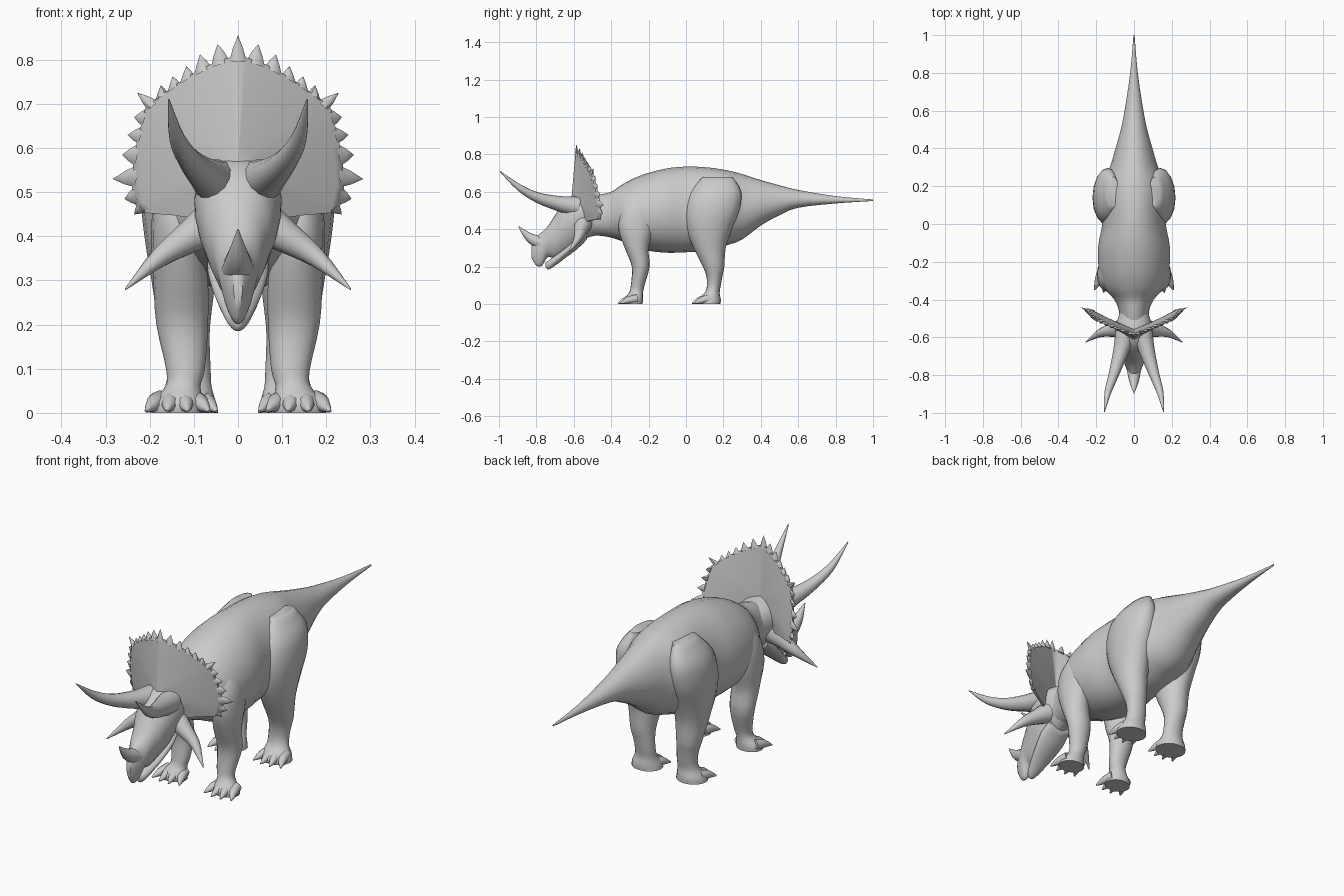
import bpy, bmesh, math
from mathutils import Vector

if "Cube" in bpy.data.objects:
    bpy.data.objects.remove(bpy.data.objects["Cube"])

hide = bpy.data.materials.new("grey_hide")
hide.diffuse_color = (0.6, 0.6, 0.6, 1)
hide.use_nodes = True
hide.node_tree.nodes["Principled BSDF"].inputs["Base Color"].default_value = hide.diffuse_color


def skin(name, rings, angle=50):
    """Closed skin over a list of equal-length point rings."""
    bm = bmesh.new()
    vr = [[bm.verts.new(p) for p in r] for r in rings]
    n = len(vr[0])
    for a, b in zip(vr, vr[1:]):
        for i in range(n):
            j = (i + 1) % n
            bm.faces.new((a[i], a[j], b[j], b[i]))
    bm.faces.new(vr[0])
    bm.faces.new(vr[-1])
    bmesh.ops.recalc_face_normals(bm, faces=bm.faces)
    me = bpy.data.meshes.new(name)
    bm.to_mesh(me)
    bm.free()
    for p in me.polygons:
        p.use_smooth = True
    me.set_sharp_from_angle(angle=math.radians(angle))
    me.materials.append(hide)
    ob = bpy.data.objects.new(name, me)
    bpy.context.collection.objects.link(ob)
    return ob


def spline(rows, steps):
    """Catmull-Rom through rows of numbers."""
    out = []
    for i in range(len(rows) - 1):
        p = [rows[max(0, min(len(rows) - 1, i + k))] for k in (-1, 0, 1, 2)]
        for s in range(steps):
            t = s / steps
            out.append([0.5 * (2 * b + (c - a) * t + (2 * a - 5 * b + 4 * c - d) * t * t
                               + (3 * b - a - 3 * c + d) * t ** 3) for a, b, c, d in zip(*p)])
    return out + [list(rows[-1])]


def circle(n):
    return [(math.cos(2 * math.pi * i / n), math.sin(2 * math.pi * i / n)) for i in range(n)]


def trunk(name, rows, taper=0.0, n=24):
    """Rows: y, top z, bottom z, half width. Taper widens the upper half."""
    rings = []
    for y, top, bot, w in spline(rows, 3):
        rings.append([Vector((w * c * (1 + taper * s), y, (top + bot) / 2 + s * (top - bot) / 2))
                      for c, s in circle(n)])
    return skin(name, rings)


def leg(name, rows, side):
    """Rows: z, front y, back y, inner x, outer x."""
    rings = []
    for z, y0, y1, x0, x1 in spline(rows, 3):
        rings.append([Vector((side * ((x0 + x1) / 2 + c * (x1 - x0) / 2),
                              (y0 + y1) / 2 + s * (y1 - y0) / 2, z)) for c, s in circle(16)])
    return skin(name, rings)


def tube(name, rows, side=1, n=12, steps=4):
    """Rows: x, y, z, radius along a curved path."""
    pts = spline([(side * x, y, z, r) for x, y, z, r in rows], steps)
    rings = []
    for i, p in enumerate(pts):
        a, b = pts[max(0, i - 1)], pts[min(len(pts) - 1, i + 1)]
        t = (Vector(b[:3]) - Vector(a[:3])).normalized()
        u = t.cross(Vector((0, 0, 1))).normalized()
        v = u.cross(t)
        rings.append([Vector(p[:3]) + (u * c + v * s) * p[3] for c, s in circle(n)])
    return skin(name, rings)


# Torso, neck and tail in one sweep
trunk("body_and_tail", [
    (-0.54, .56, .37, .075), (-0.46, .585, .365, .08), (-0.40, .60, .355, .105),
    (-0.34, .64, .335, .155), (-0.25, .685, .295, .185), (-0.12, .722, .275, .19),
    (0.0, .735, .277, .168), (0.12, .73, .285, .17), (0.22, .715, .315, .165),
    (0.30, .695, .345, .128), (0.40, .663, .42, .098), (0.50, .635, .475, .07),
    (0.60, .61, .515, .05), (0.80, .577, .538, .02), (1.0, .559, .551, .003)], taper=-0.08)

# Skull with hooked beak
trunk("head", [
    (-0.46, .56, .37, .07), (-0.54, .575, .35, .095), (-0.60, .575, .295, .095),
    (-0.66, .535, .262, .08), (-0.70, .475, .245, .063), (-0.74, .415, .25, .05),
    (-0.77, .385, .205, .038), (-0.80, .36, .205, .026), (-0.825, .31, .245, .01)], taper=0.2)

# Lower jaw
trunk("lower_jaw", [
    (-0.53, .40, .345, .06), (-0.58, .37, .295, .07), (-0.64, .31, .25, .058),
    (-0.70, .262, .205, .038), (-0.735, .232, .185, .022), (-0.75, .225, .195, .008)], taper=0.1)

# Nose horn
tube("nose_horn", [(0, -.76, .32, .04), (0, -.835, .355, .025), (0, -.895, .415, .002)])

# Frill plate and its rim spikes
VALLEYS = [(.02, .805), (.062, .79), (.1, .77), (.132, .75), (.16, .73), (.187, .712), (.21, .69),
           (.22, .65), (.23, .61), (.238, .56), (.24, .51), (.232, .47), (.208, .453)]
TIPS = [(0, .855), (.046, .835), (.086, .812), (.117, .785), (.148, .762), (.175, .742), (.228, .725),
        (.235, .67), (.25, .63), (.262, .585), (.283, .53), (.257, .485), (.235, .45)]


def frill_y(x, z):
    return -0.585 + 0.35 * abs(x) + 0.15 * (0.8 - z) * abs(x) / 0.25


half = VALLEYS + [(.15, .448), (.09, .44)]
outline = [(0, .808)] + half + [(0, .44)] + [(-x, z) for x, z in reversed(half)]
scales = [.03, .2, .4, .6, .8, .93, 1.0]
layers = []
for face, ss in ((-1, scales), (1, scales[::-1])):
    for s in ss:
        thick = 0.006 + 0.022 * (1 - s)
        ring = []
        for x, z in outline:
            px, pz = x * s, .56 + (z - .56) * s
            ring.append(Vector((px, frill_y(px, pz) + face * thick, pz)))
        layers.append(ring)
skin("frill", layers, 60)

for side in (1, -1):
    prev = (-.02, .805)
    for i, (tip, val) in enumerate(zip(TIPS, VALLEYS)):
        if side == 1 or i > 0:
            mx, mz = (prev[0] + val[0]) / 2, (prev[1] + val[1]) / 2
            dx, dz = (val[0] - prev[0]) / 2, (val[1] - prev[1]) / 2
            rings = []
            # base sits slightly inside the plate edge
            for k, w in ((-.2, 1.0), (.4, .6), (1.0, .02)):
                cx, cz = mx + (tip[0] - mx) * k, mz + (tip[1] - mz) * k
                rings.append([Vector((side * (cx + dx * w * c), frill_y(cx, cz) + .012 * w * s,
                                      cz + dz * w * c)) for c, s in circle(6)])
            skin("frill_spike", rings)
        prev = val

# Leg profiles
FRONT = [(0, -.335, -.232, .075, .2), (.025, -.335, -.23, .078, .195), (.06, -.305, -.23, .085, .165),
         (.1, -.295, -.222, .075, .163), (.2, -.29, -.195, .068, .185), (.3, -.328, -.2, .068, .192),
         (.4, -.36, -.175, .08, .197), (.5, -.345, -.18, .085, .187), (.58, -.3, -.2, .09, .15)]
HIND = [(0, .06, .185, .045, .19), (.025, .06, .186, .05, .185), (.06, .1, .18, .06, .165),
        (.1, .112, .186, .062, .16), (.15, .108, .195, .064, .168), (.2, .09, .205, .063, .18),
        (.3, .04, .212, .052, .196), (.4, .002, .245, .05, .212), (.5, -.005, .285, .06, .22),
        (.6, .025, .295, .07, .203), (.68, .09, .25, .08, .14)]

for side in (1, -1):
    # Paired horns
    tube("brow_horn", [(.045, -.58, .52, .055), (.068, -.67, .535, .042), (.105, -.79, .568, .028),
                       (.138, -.89, .622, .018), (.157, -.995, .71, .002)], side)
    tube("cheek_horn", [(.06, -.55, .43, .05), (.115, -.562, .395, .036), (.18, -.578, .35, .022),
                        (.255, -.625, .28, .002)], side)
    # Legs and toes
    leg("front_leg", FRONT, side)
    leg("hind_leg", HIND, side)
    for name, y, x in (("front_toe", -.32, .137), ("hind_toe", .075, .12)):
        for k in (-1.5, -.5, .5, 1.5):
            spread = abs(k) * .014
            tube(name, [(x + k * .026, y + .035 + spread, .028, .024),
                        (x + k * .036, y - .01 + spread, .02, .019),
                        (x + k * .048, y - .05 + spread, .004, .003)], side, n=8, steps=3)
